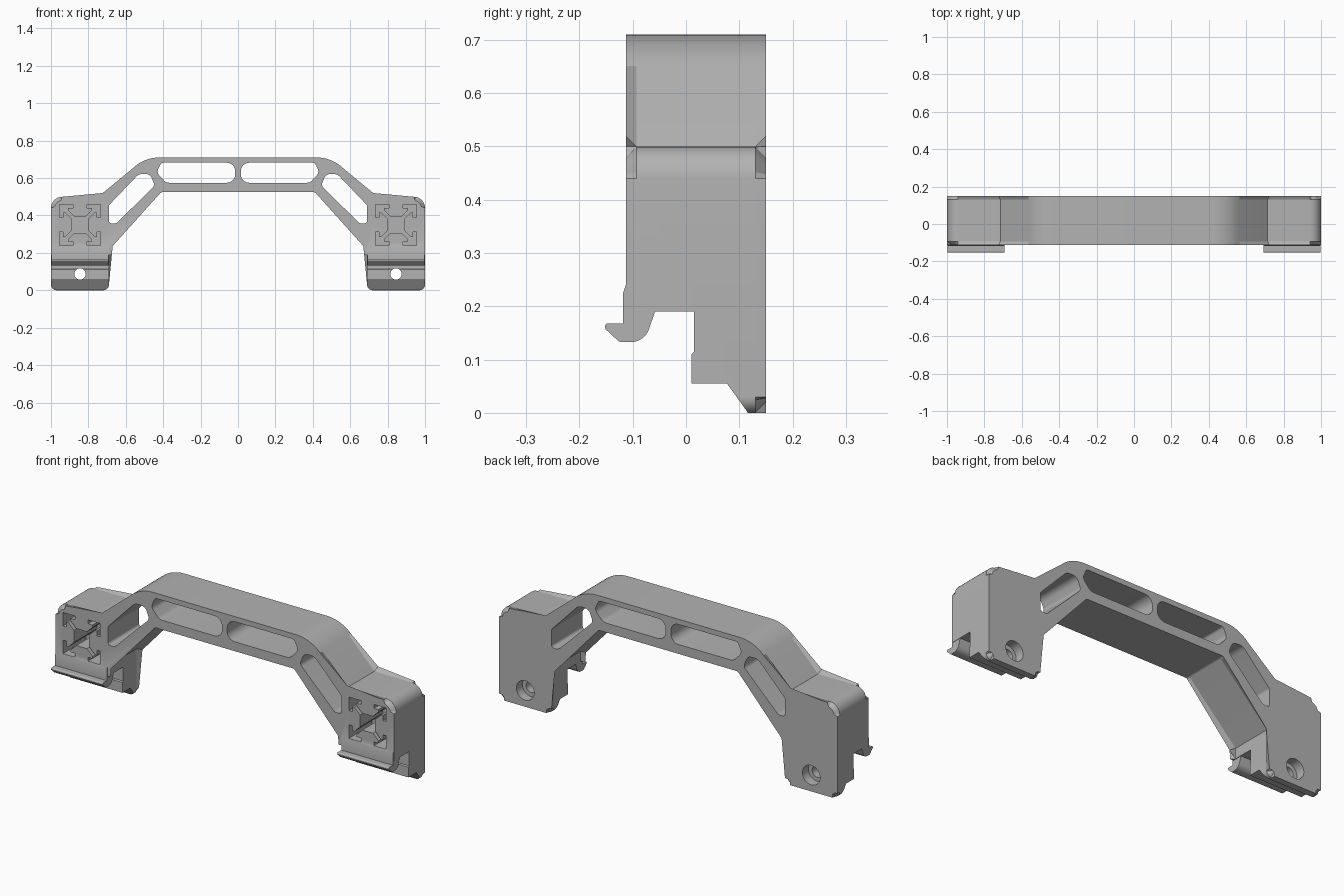
import bpy, bmesh, math
from mathutils import Vector

if "Cube" in bpy.data.objects:
    bpy.data.objects.remove(bpy.data.objects["Cube"], do_unlink=True)

grey = bpy.data.materials.new("plain grey")
grey.use_nodes = True
grey.diffuse_color = (0.45, 0.45, 0.45, 1)
grey.node_tree.nodes["Principled BSDF"].inputs["Base Color"].default_value = grey.diffuse_color


def fillet(points, steps=8):
    """Round each corner (a, b, radius) of a closed outline."""
    out = []
    for i, (a, b, r) in enumerate(points):
        p = Vector((a, b))
        if r == 0:
            out.append(p)
            continue
        u = (Vector(points[i - 1][:2]) - p).normalized()
        v = (Vector(points[(i + 1) % len(points)][:2]) - p).normalized()
        half = u.angle(v) / 2
        centre = p + (u + v).normalized() * r / math.sin(half)
        start = p + u * r / math.tan(half) - centre
        end = p + v * r / math.tan(half) - centre
        sweep = math.pi - 2 * half
        for k in range(steps + 1):
            t = k / steps * sweep
            out.append(centre + (start * math.sin(sweep - t) + end * math.sin(t)) / math.sin(sweep))
    return out


def prism(name, outline, axis, low, high, chamfer=0):
    """Extrude an outline along x or y, with optional chamfered end rims."""
    def place(p, d):
        return (p[0], d, p[1]) if axis == "y" else (d, p[0], p[1])
    bm = bmesh.new()
    ends = [[bm.verts.new(place(p, d)) for p in outline] for d in (low, high)]
    caps = [bm.faces.new(e) for e in ends]
    n = len(outline)
    for i in range(n):
        j = (i + 1) % n
        bm.faces.new((ends[0][i], ends[0][j], ends[1][j], ends[1][i]))
    if chamfer:
        rims = [e for c in caps for e in c.edges]
        bmesh.ops.bevel(bm, geom=rims, offset=chamfer, segments=1,
                        affect="EDGES", clamp_overlap=False)
    bmesh.ops.recalc_face_normals(bm, faces=bm.faces)
    mesh = bpy.data.meshes.new(name)
    bm.to_mesh(mesh)
    bm.free()
    mesh.materials.append(grey)
    obj = bpy.data.objects.new(name, mesh)
    bpy.context.collection.objects.link(obj)
    return obj


def combine(target, tool, operation):
    tool.hide_render = True
    mod = target.modifiers.new("combine", "BOOLEAN")
    mod.operation, mod.solver, mod.object = operation, "EXACT", tool
    bpy.context.view_layer.objects.active = target
    bpy.ops.object.modifier_apply(modifier=mod.name)
    bpy.data.objects.remove(tool, do_unlink=True)


def mirrored(points, s):
    return [(s * p[0], p[1], *p[2:]) for p in points]


def circle(x, z, r, n=32):
    return [(x + r * math.cos(math.tau * k / n), z + r * math.sin(math.tau * k / n))
            for k in range(n)]


FRONT, BACK = -0.113, 0.15

# Arched grip and both end blocks in one outline
half = [(0.41, 0.525, 0.02), (0.69, 0.245, 0), (0.69, 0, 0.03), (1, 0, 0.03),
        (1, 0.5, 0.06), (0.715, 0.5, 0), (0.505, 0.71, 0.2)]
handle = prism("handle", fillet(half + mirrored(half, -1)[::-1]), "y", FRONT, BACK, 0.02)

# Profiles shared by the two ends
long_slot = [(0.015, 0.575, 0.045), (0.385, 0.575, 0.04), (0.435, 0.63, 0.03),
             (0.41, 0.682, 0.015), (0.015, 0.682, 0.045)]
slanted_slot = [(0.69, 0.455, 0.02), (0.53, 0.622, 0.045), (0.47, 0.622, 0.035),
                (0.445, 0.56, 0.025), (0.65, 0.358, 0.025), (0.69, 0.358, 0.015)]
rail_gap = [(-0.3, -0.1), (-0.3, 0.19), (0.015, 0.19), (0.015, 0.115), (0.01, 0.11),
            (0.01, 0.055), (0.077, 0.055), (0.115, 0.002), (0.115, -0.1)]
hook = [(-0.152, 0.168, 0.006), (-0.118, 0.168, 0), (-0.118, 0.225, 0), (-0.11, 0.25, 0),
        (-0.05, 0.25, 0), (-0.05, 0.2, 0), (-0.058, 0.19, 0), (-0.078, 0.133, 0.035),
        (-0.125, 0.133, 0.01), (-0.152, 0.158, 0.006)]
# One side of the extrusion-shaped socket, turned four times
socket_side = [(0.11, 0.11), (0.038, 0.11), (0.038, 0.09), (0.065, 0.09), (0.065, 0.078),
               (0.032, 0.045), (-0.032, 0.045), (-0.065, 0.078), (-0.065, 0.09),
               (-0.038, 0.09), (-0.038, 0.11)]

for s in (1, -1):
    for outline in (long_slot, slanted_slot):
        combine(handle, prism("slot_cutter", fillet(mirrored(outline, s)), "y", -0.3, 0.3),
                "DIFFERENCE")
    # Clamp opening under the block, then its front hook
    x0, x1 = sorted((s * 0.6, s * 1.1))
    combine(handle, prism("rail_cutter", rail_gap, "x", x0, x1), "DIFFERENCE")
    x0, x1 = sorted((s * 0.693, s * 0.998))
    combine(handle, prism("hook", fillet(hook), "x", x0, x1), "UNION")
    # Front socket
    socket = []
    for turn in range(4):
        for a, b in socket_side:
            for _ in range(turn):
                a, b = -b, a
            socket.append((s * 0.845 + a, 0.35 + b))
    combine(handle, prism("socket_cutter", socket, "y", -0.3, 0.08), "DIFFERENCE")
    # Screw hole with a wider recess at the back
    combine(handle, prism("hole_cutter", circle(s * 0.845, 0.087, 0.03), "y", -0.3, 0.3),
            "DIFFERENCE")
    combine(handle, prism("recess_cutter", circle(s * 0.845, 0.087, 0.052), "y", 0.1, 0.3),
            "DIFFERENCE")

# Smooth the rounded corners, keep the edges sharp
bpy.ops.object.select_all(action="DESELECT")
handle.select_set(True)
bpy.context.view_layer.objects.active = handle
bpy.ops.object.shade_smooth_by_angle(angle=math.radians(25))
